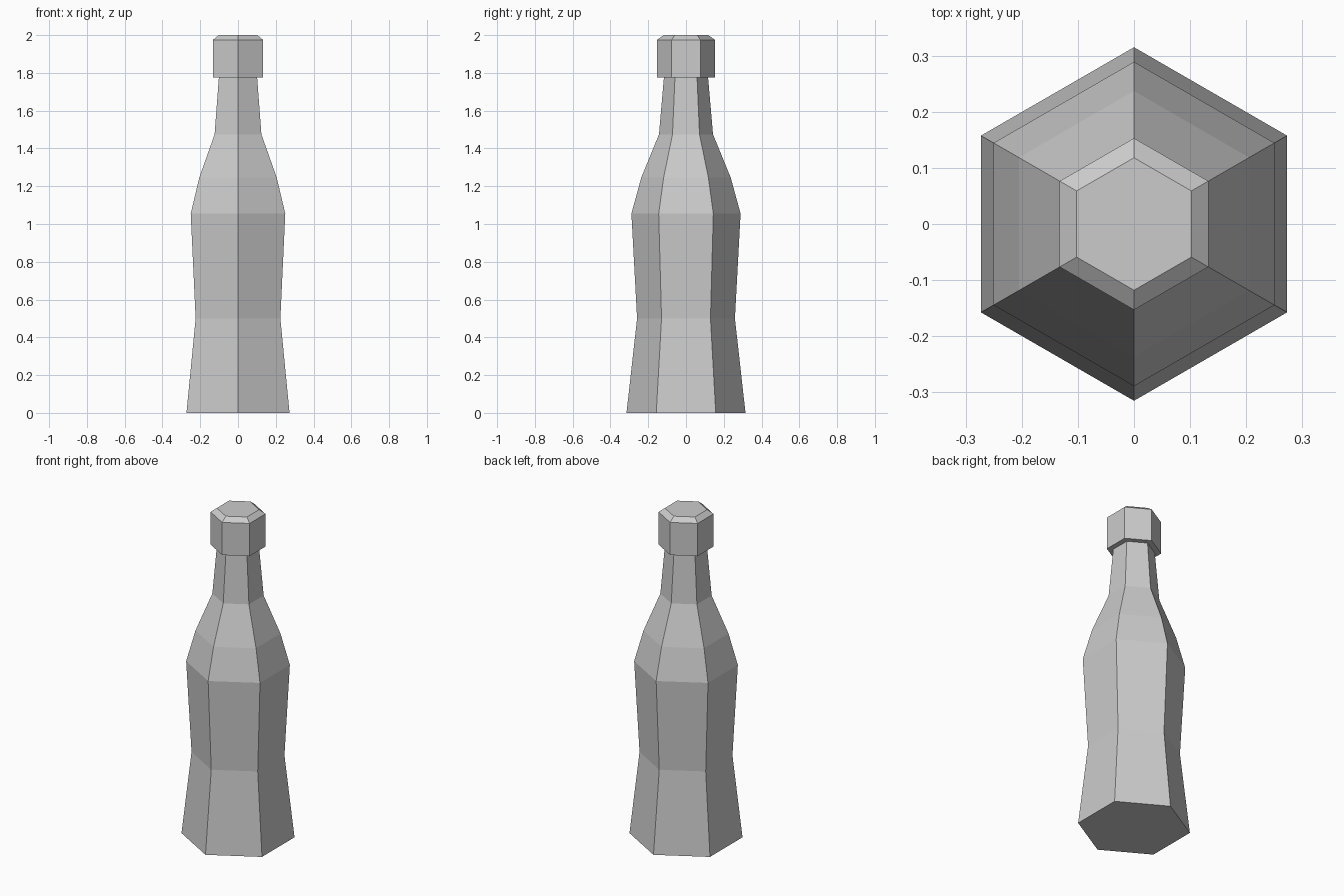
import bpy
import bmesh
from math import sin, cos, pi

cube = bpy.data.objects.get("Cube")
if cube:
    bpy.data.objects.remove(cube, do_unlink=True)

SIDES = 6


def make_material(name, color):
    mat = bpy.data.materials.new(name)
    mat.use_nodes = True
    mat.diffuse_color = color
    mat.node_tree.nodes["Principled BSDF"].inputs["Base Color"].default_value = color
    return mat


def hex_lathe(name, profile, mat, close_bottom=False, close_top=False):
    """Stack six-sided rings from (radius, height) pairs and bridge them."""
    bm = bmesh.new()
    angles = [pi / 2 + 2 * pi * i / SIDES for i in range(SIDES)]
    rings = [[bm.verts.new((r * cos(a), r * sin(a), z)) for a in angles]
             for r, z in profile]
    for low, high in zip(rings, rings[1:]):
        for i in range(SIDES):
            j = (i + 1) % SIDES
            bm.faces.new((low[i], low[j], high[j], high[i]))
    if close_bottom:
        bm.faces.new(rings[0][::-1])
    if close_top:
        bm.faces.new(rings[-1])
    mesh = bpy.data.meshes.new(name)
    bm.to_mesh(mesh)
    bm.free()
    mesh.materials.append(mat)
    obj = bpy.data.objects.new(name, mesh)
    bpy.context.collection.objects.link(obj)
    return obj


grey = make_material("light grey", (0.6, 0.6, 0.6, 1))

# Bottle: flared base, waist, shoulder and tapering neck
NECK = (0.117, 1.775)
hex_lathe("bottle_body",
          [(0.315, 0), (0.259, 0.5), (0.289, 1.055),
           (0.237, 1.245), (0.143, 1.475), NECK],
          grey, close_bottom=True)

# Cap: underside lip, straight wall and bevelled top
hex_lathe("bottle_cap",
          [NECK, (0.153, 1.775), (0.153, 1.975), (0.118, 2.0)],
          grey, close_top=True)
